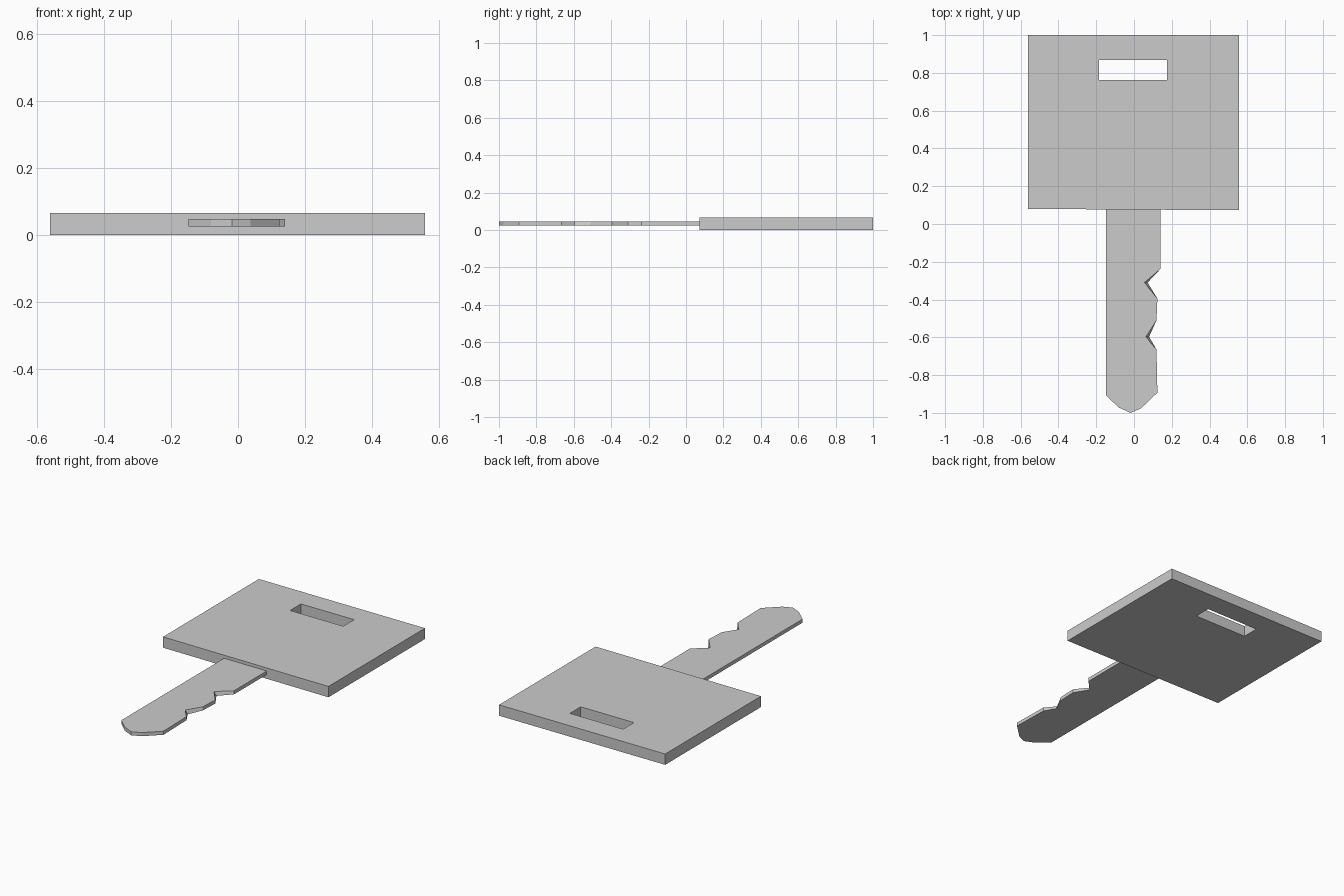
import bpy
import bmesh

if "Cube" in bpy.data.objects:
    bpy.data.objects.remove(bpy.data.objects["Cube"], do_unlink=True)

GREY = (0.6, 0.6, 0.6, 1)
metal = bpy.data.materials.new("plain_grey")
metal.use_nodes = True
metal.diffuse_color = GREY
metal.node_tree.nodes["Principled BSDF"].inputs["Base Color"].default_value = GREY


def slab(name, points, faces, bottom, top):
    """Flat faces on the bottom, extruded up into a solid slab."""
    bm = bmesh.new()
    verts = [bm.verts.new((x, y, bottom)) for x, y in points]
    flat = [bm.faces.new([verts[i] for i in face]) for face in faces]
    grown = bmesh.ops.extrude_face_region(bm, geom=flat, use_keep_orig=True)
    raised = [g for g in grown["geom"] if isinstance(g, bmesh.types.BMVert)]
    bmesh.ops.translate(bm, verts=raised, vec=(0, 0, top - bottom))
    bmesh.ops.recalc_face_normals(bm, faces=bm.faces)
    mesh = bpy.data.meshes.new(name)
    bm.to_mesh(mesh)
    bm.free()
    mesh.materials.append(metal)
    obj = bpy.data.objects.new(name, mesh)
    bpy.context.collection.objects.link(obj)
    return obj


# Head: a rectangular plate with a slot for the key ring
outer = [(-0.56, 0.08), (0.557, 0.073), (0.557, 1), (-0.56, 1)]
slot = [(-0.184, 0.763), (0.174, 0.763), (0.174, 0.867), (-0.184, 0.867)]
frame = [(i, (i + 1) % 4, (i + 1) % 4 + 4, i + 4) for i in range(4)]
slab("key_head", outer + slot, frame, 0, 0.066)

# Blade: straight left edge, rounded tip and two notches on the other edge
notches = [(0.055, -0.31), (0.063, -0.597)]
outline = [
    (-0.148, 0.09), (-0.148, -0.908), (-0.08, -0.972), (-0.018, -1),
    (0.037, -0.976), (0.124, -0.893), (0.119, -0.665), notches[1],
    (0.119, -0.51), (0.124, -0.395), notches[0], (0.14, -0.238), (0.14, 0.09),
]
blade = slab("key_blade", outline, [range(len(outline))], 0.025, 0.047)

# The notch walls slope outward toward the underside
for v in blade.data.vertices:
    at_notch = any(abs(v.co.x - x) + abs(v.co.y - y) < 0.001 for x, y in notches)
    if at_notch and v.co.z < 0.03:
        v.co.x += 0.017
